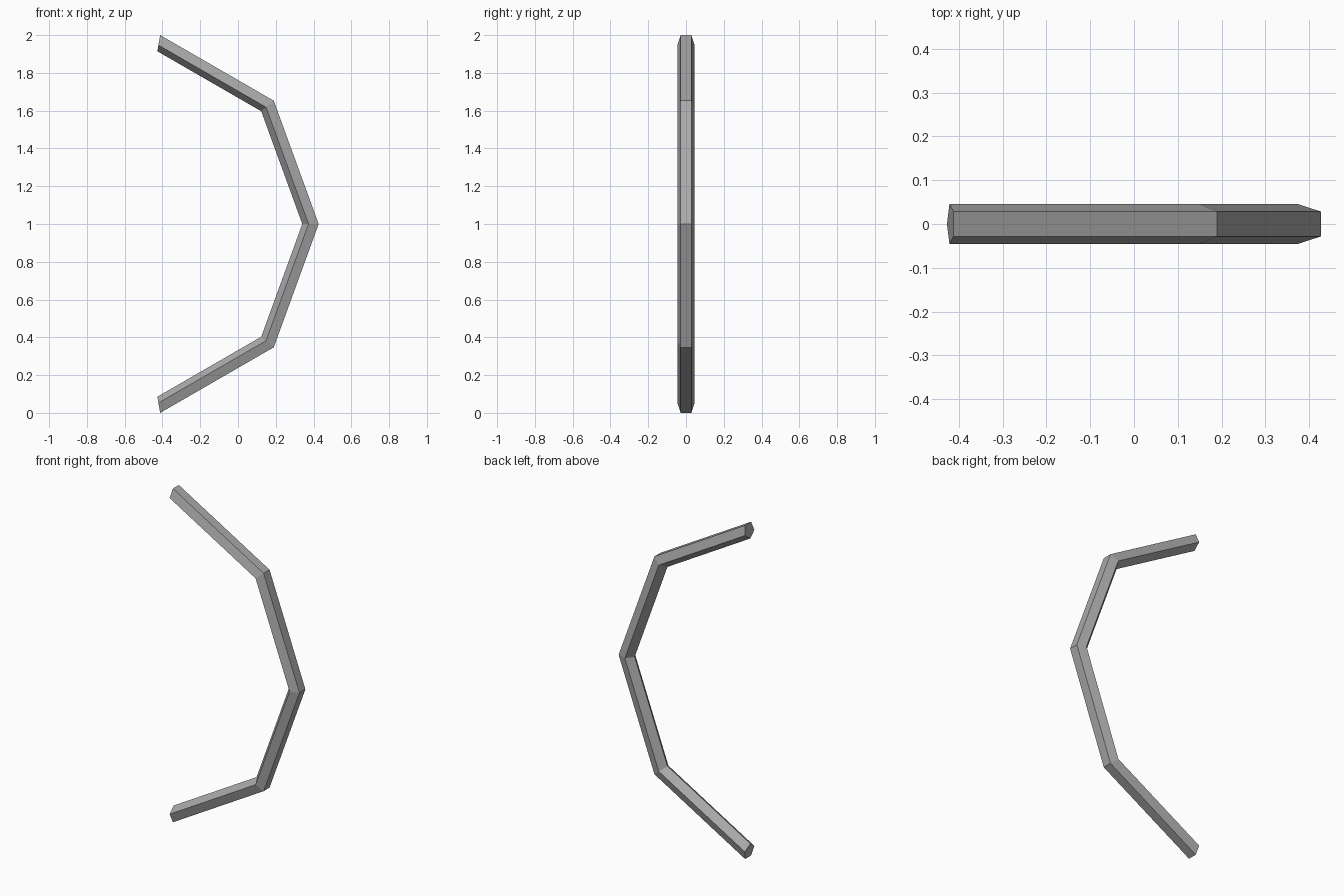
import bpy
import bmesh
from math import sin, cos, radians
from mathutils import Vector

cube = bpy.data.objects.get("Cube")
if cube:
    bpy.data.objects.remove(cube, do_unlink=True)

# Flat grey material
grey = bpy.data.materials.new("mid grey")
grey.use_nodes = True
colour = (0.4, 0.4, 0.4, 1)
grey.diffuse_color = colour
grey.node_tree.nodes["Principled BSDF"].inputs["Base Color"].default_value = colour

# Arc dimensions: four straight segments, five-sided tube
SIDES, STEPS = 5, 4
HALF_ANGLE = radians(80)
TUBE = 0.048
outer = 1 / sin(HALF_ANGLE)
ring = outer - TUBE * cos(radians(36))
inner = ring - TUBE
centre = Vector((-(outer + inner * cos(HALF_ANGLE)) / 2, 0, 1))

# Pentagon profile at the lower end, flat side facing outward
bm = bmesh.new()
profile = []
for i in range(SIDES):
    a = radians(36 + 72 * i)
    rho = ring + TUBE * cos(a)
    offset = Vector((rho * cos(HALF_ANGLE), TUBE * sin(a), -rho * sin(HALF_ANGLE)))
    profile.append(bm.verts.new(centre + offset))
edges = [bm.edges.new((profile[i - 1], profile[i])) for i in range(SIDES)]

# Sweep the profile around the arc, then cap both ends
bmesh.ops.spin(bm, geom=profile + edges, cent=centre, axis=(0, -1, 0),
               angle=2 * HALF_ANGLE, steps=STEPS, use_duplicate=False)
bmesh.ops.holes_fill(bm, edges=[e for e in bm.edges if e.is_boundary], sides=SIDES)
bmesh.ops.recalc_face_normals(bm, faces=bm.faces)

mesh = bpy.data.meshes.new("curved_bar")
bm.to_mesh(mesh)
bm.free()
mesh.materials.append(grey)
bar = bpy.data.objects.new("curved_bar", mesh)
bpy.context.collection.objects.link(bar)
